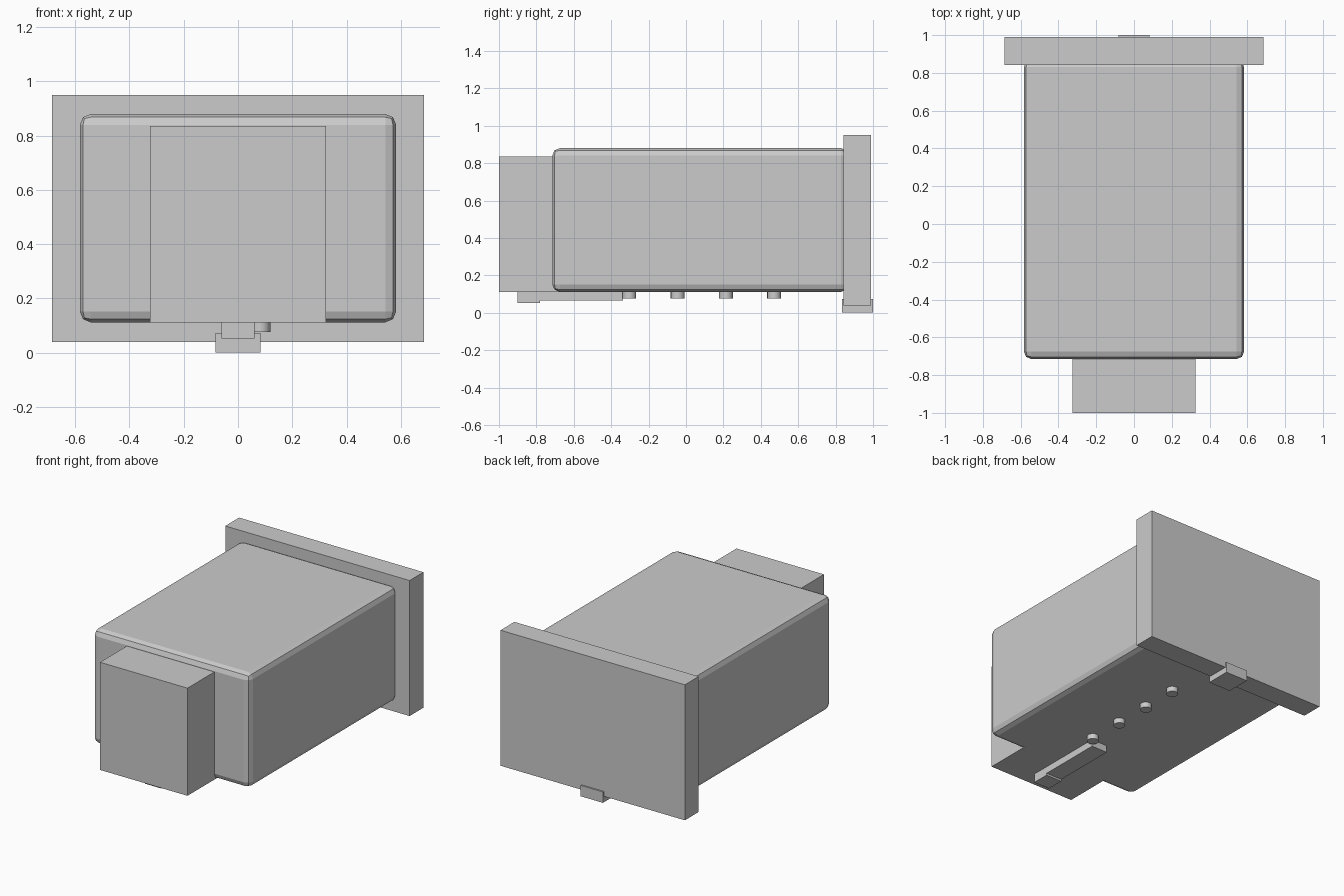
import bpy, bmesh
from mathutils import Matrix, Vector

if "Cube" in bpy.data.objects:
    bpy.data.objects.remove(bpy.data.objects["Cube"])

grey = bpy.data.materials.new("plain grey")
grey.diffuse_color = (0.6, 0.6, 0.6, 1)
grey.use_nodes = True
grey.node_tree.nodes["Principled BSDF"].inputs["Base Color"].default_value = grey.diffuse_color


def finish(name, bm):
    mesh = bpy.data.meshes.new(name)
    bm.to_mesh(mesh)
    bm.free()
    mesh.materials.append(grey)
    ob = bpy.data.objects.new(name, mesh)
    bpy.context.collection.objects.link(ob)
    return ob


def box(name, half_x, y0, y1, z0, z1, bevel=0):
    """Box centred on x = 0, with optional rounded edges."""
    bm = bmesh.new()
    bmesh.ops.create_cube(bm, size=1)
    bmesh.ops.scale(bm, vec=(2 * half_x, y1 - y0, z1 - z0), verts=bm.verts)
    bmesh.ops.translate(bm, vec=Vector((0, (y0 + y1) / 2, (z0 + z1) / 2)), verts=bm.verts)
    if bevel:
        bmesh.ops.bevel(bm, geom=bm.edges[:], offset=bevel, segments=2,
                        profile=0.5, affect='EDGES')
    return finish(name, bm)


def peg(name, x, y, z0, z1, radius):
    bm = bmesh.new()
    bmesh.ops.create_cone(bm, cap_ends=True, segments=16, radius1=radius, radius2=radius,
                          depth=z1 - z0, matrix=Matrix.Translation((x, y, (z0 + z1) / 2)))
    ob = finish(name, bm)
    for p in ob.data.polygons:
        p.use_smooth = abs(p.normal.z) < 0.5
    for e in ob.data.edges:
        a, b = (ob.data.vertices[i].co.z for i in e.vertices)
        e.use_edge_sharp = abs(a - b) < 1e-4


# Main case, its end block and the wide rear plate
box("main_case", 0.583, -0.715, 0.87, 0.112, 0.88, bevel=0.04)
box("front_block", 0.325, -1.0, -0.6, 0.112, 0.835)
box("rear_plate", 0.685, 0.843, 0.99, 0.04, 0.95)

# Underside rail with its deeper end lip
box("bottom_rail", 0.06, -0.9, -0.337, 0.065, 0.12)
box("rail_lip", 0.06, -0.9, -0.78, 0.052, 0.12)

# Catch at the bottom of the rear plate
box("plate_catch", 0.083, 0.833, 1.0, 0.0, 0.073)

# Row of round pegs under the case
for i in range(4):
    peg(f"bottom_peg_{i + 1}", 0.082, -0.303 + 0.258 * i, 0.077, 0.125, 0.037)
